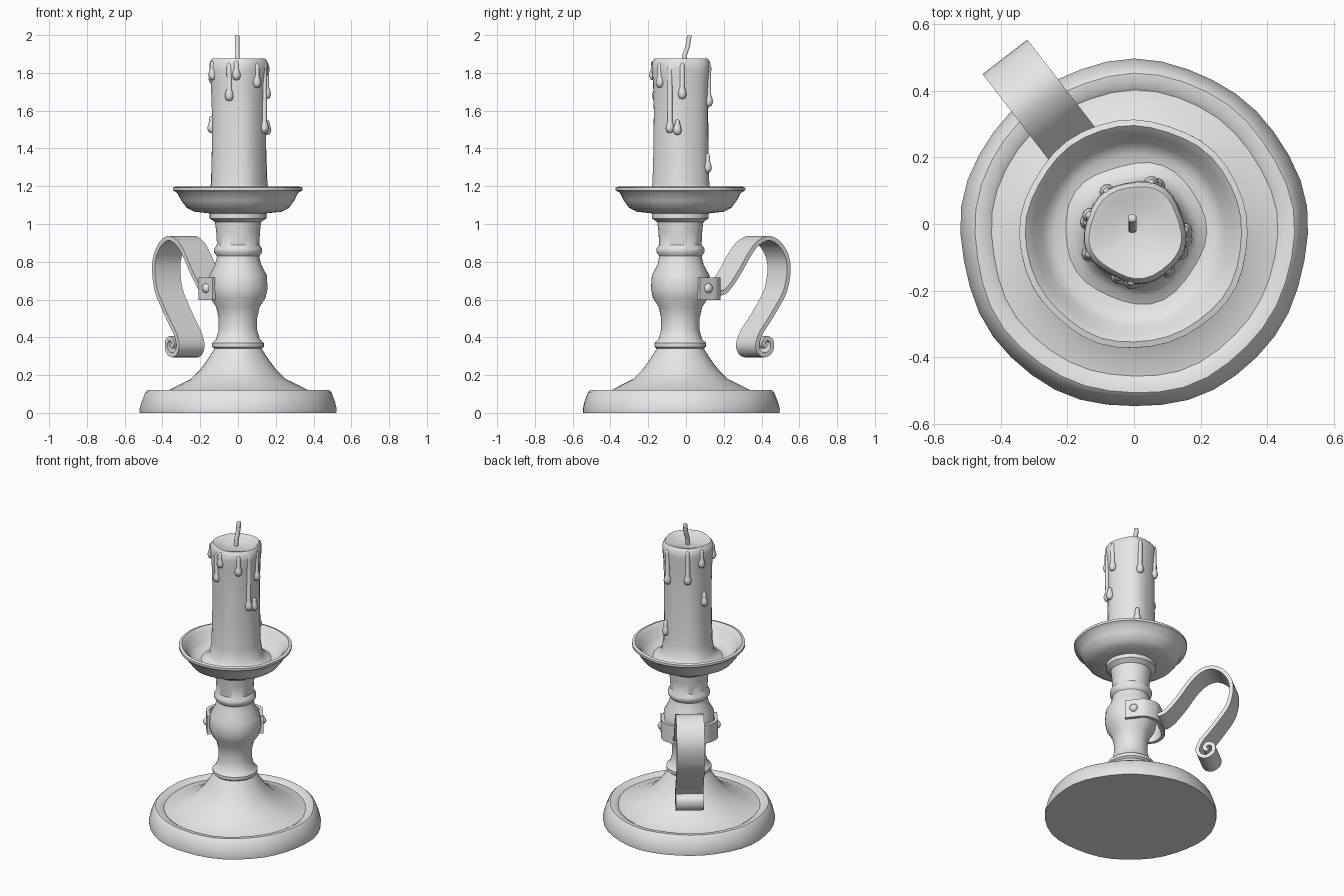
import bpy, bmesh, math
from mathutils import Vector

if "Cube" in bpy.data.objects:
    bpy.data.objects.remove(bpy.data.objects["Cube"])

GREY = bpy.data.materials.new("plain_grey")
GREY.use_nodes = True
GREY.diffuse_color = (0.8, 0.8, 0.8, 1)
GREY.node_tree.nodes["Principled BSDF"].inputs["Base Color"].default_value = (0.8, 0.8, 0.8, 1)

AXIS = Vector((0, -0.03, 0))
OUT = Vector((-0.61, 0.79, 0)).normalized()     # direction the handle points
SIDE = Vector((OUT.y, -OUT.x, 0))               # across the handle
UP = Vector((0, 0, 1))


def finish(name, bm, angle=40):
    bmesh.ops.remove_doubles(bm, verts=bm.verts, dist=1e-5)
    bmesh.ops.recalc_face_normals(bm, faces=bm.faces)
    mesh = bpy.data.meshes.new(name)
    bm.to_mesh(mesh)
    bm.free()
    obj = bpy.data.objects.new(name, mesh)
    bpy.context.collection.objects.link(obj)
    mesh.materials.append(GREY)
    bpy.ops.object.select_all(action='DESELECT')
    bpy.context.view_layer.objects.active = obj
    obj.select_set(True)
    bpy.ops.object.shade_smooth_by_angle(angle=math.radians(angle))
    return obj


def lathe(name, profile, centre, sides=40, wobble=lambda a, z: 1, angle=40):
    """Spin (radius, height) points round a vertical line."""
    bm = bmesh.new()
    rings = []
    for r, z in profile:
        ring = []
        for i in range(sides):
            a = math.tau * i / sides
            k = r * wobble(a, z)
            ring.append(bm.verts.new(centre + Vector((k * math.cos(a), k * math.sin(a), z))))
        rings.append(ring)
    for low, high in zip(rings, rings[1:]):
        for i in range(sides):
            j = (i + 1) % sides
            bm.faces.new((low[i], low[j], high[j], high[i]))
    return finish(name, bm, angle)


def smooth_path(points, steps):
    """Catmull-Rom samples through 2D points."""
    p = [Vector(q) for q in points]
    p = [2 * p[0] - p[1]] + p + [2 * p[-1] - p[-2]]
    path = []
    for a, b, c, d in zip(p, p[1:], p[2:], p[3:]):
        for i in range(steps):
            t = i / steps
            path.append(0.5 * (2 * b + (c - a) * t + (2 * a - 5 * b + 4 * c - d) * t * t
                               + (3 * b - a - 3 * c + d) * t ** 3))
    return path + [p[-2]]


def ribbon(name, points, origin, u, v, w, width, thick, steps=4):
    """Flat strip following a path in the u, v plane, with its width along w."""
    path = smooth_path(points, steps)
    bm = bmesh.new()
    loops = []
    for i, q in enumerate(path):
        t = (path[min(i + 1, len(path) - 1)] - path[max(i - 1, 0)]).normalized()
        n = Vector((-t.y, t.x)) * thick / 2
        loop = []
        for s, h in ((1, -1), (1, 1), (-1, 1), (-1, -1)):
            e = q + n * s
            loop.append(bm.verts.new(origin + u * e.x + v * e.y + w * (h * width / 2)))
        loops.append(loop)
    for a, b in zip(loops, loops[1:]):
        for i in range(4):
            j = (i + 1) % 4
            bm.faces.new((a[i], a[j], b[j], b[i]))
    bm.faces.new(loops[0])
    bm.faces.new(loops[-1])
    return finish(name, bm)


def worn(a, z):
    return 1 + 0.006 * math.sin(5 * a + 9 * z) + 0.004 * math.sin(9 * a)


def lumpy(a, z):
    return 1 + 0.025 * math.sin(5 * a + 1.5 * z) + 0.02 * math.cos(3 * a - 2 * z)


# Base, turned stem
lathe("base_and_stem", [
    (0, 0), (0.52, 0), (0.522, 0.02), (0.512, 0.06), (0.492, 0.11), (0.48, 0.12),
    (0.45, 0.118), (0.43, 0.105), (0.38, 0.115), (0.33, 0.14), (0.25, 0.18), (0.2, 0.23),
    (0.16, 0.285), (0.125, 0.34), (0.137, 0.35), (0.137, 0.37), (0.115, 0.39),
    (0.102, 0.44), (0.102, 0.5), (0.115, 0.56), (0.147, 0.61), (0.157, 0.66),
    (0.152, 0.73), (0.122, 0.785), (0.112, 0.83), (0.127, 0.85), (0.127, 0.87),
    (0.112, 0.89), (0.116, 0.96), (0.122, 1.01), (0.15, 1.03), (0.15, 1.07), (0, 1.07),
], AXIS, wobble=worn)

# Drip dish
lathe("drip_dish", [
    (0, 1.055), (0.14, 1.055), (0.23, 1.065), (0.27, 1.085), (0.3, 1.125), (0.32, 1.165),
    (0.343, 1.178), (0.343, 1.193), (0.325, 1.198), (0.3, 1.175), (0.275, 1.125),
    (0.24, 1.1), (0.18, 1.098), (0, 1.1),
], AXIS, wobble=worn)

# Candle with a wax pool at its foot and a hollow top
CANDLE = Vector((0.005, -0.025, 0))
lathe("candle", [
    (0, 1.09), (0.22, 1.095), (0.185, 1.112), (0.16, 1.14), (0.149, 1.22), (0.144, 1.4),
    (0.143, 1.6), (0.147, 1.75), (0.154, 1.82), (0.152, 1.86), (0.138, 1.877),
    (0.115, 1.872), (0.07, 1.855), (0, 1.85),
], CANDLE, 32, lumpy, 50)

# Wax drips: angle, height of the lower end, length
DRIPS = [(160, 1.74, 0.12), (168, 1.48, 0.09), (125, 1.64, 0.22), (72, 1.62, 0.23),
         (65, 1.27, 0.1), (2, 1.66, 0.19), (-8, 1.47, 0.08), (-24, 1.48, 0.37),
         (-111, 1.65, 0.2), (-95, 1.76, 0.1), (-50, 1.72, 0.13), (205, 1.76, 0.1)]
for n, (deg, z, length) in enumerate(DRIPS):
    a = math.radians(deg)
    spot = CANDLE + Vector((math.cos(a), math.sin(a), 0)) * 0.148 * lumpy(a, z) + UP * z
    lathe(f"wax_drip_{n + 1}", [
        (0, 0), (0.016, 0.006), (0.024, 0.025), (0.02, 0.045), (0.013, 0.065),
        (0.014, length * 0.9), (0.009, length), (0, length + 0.004),
    ], spot, 10, angle=60)

# Wick
wick = ribbon("wick", [(-0.015, 1.84), (-0.008, 1.89), (0.008, 1.94), (0.018, 2.0)],
              Vector((-0.005, 0, 0)), Vector((0, 1, 0)), UP, Vector((1, 0, 0)), 0.024, 0.024)
bevel = wick.modifiers.new("rounding", 'BEVEL')
bevel.width = 0.007
bevel.segments = 2

# Scrolled strap handle
ribbon("handle", [
    (0.15, 0.63), (0.21, 0.65), (0.29, 0.74), (0.36, 0.84), (0.42, 0.9), (0.49, 0.925),
    (0.56, 0.897), (0.61, 0.83), (0.622, 0.75), (0.6, 0.65), (0.55, 0.57), (0.49, 0.49),
    (0.435, 0.42), (0.412, 0.36), (0.43, 0.318), (0.47, 0.307), (0.508, 0.335),
    (0.508, 0.38), (0.475, 0.395), (0.455, 0.37), (0.472, 0.348),
], Vector((0, 0, 0)), OUT, UP, SIDE, 0.17, 0.024)

# Forked bracket clasping the stem
ribbon("handle_bracket", [
    (0.0, -0.16), (0.06, -0.16), (0.12, -0.157), (0.17, -0.11), (0.185, -0.06), (0.185, 0.06),
    (0.17, 0.11), (0.12, 0.157), (0.06, 0.16), (0.0, 0.16),
], AXIS + UP * 0.657, OUT, SIDE, UP, 0.12, 0.022)

# Rivets on both bracket arms
for label, s in (("left", 1), ("right", -1)):
    bm = bmesh.new()
    bmesh.ops.create_uvsphere(bm, u_segments=12, v_segments=8, radius=0.027)
    bmesh.ops.translate(bm, verts=bm.verts, vec=AXIS + OUT * 0.055 + SIDE * (0.165 * s) + UP * 0.66)
    finish(f"bracket_rivet_{label}", bm, 60)
